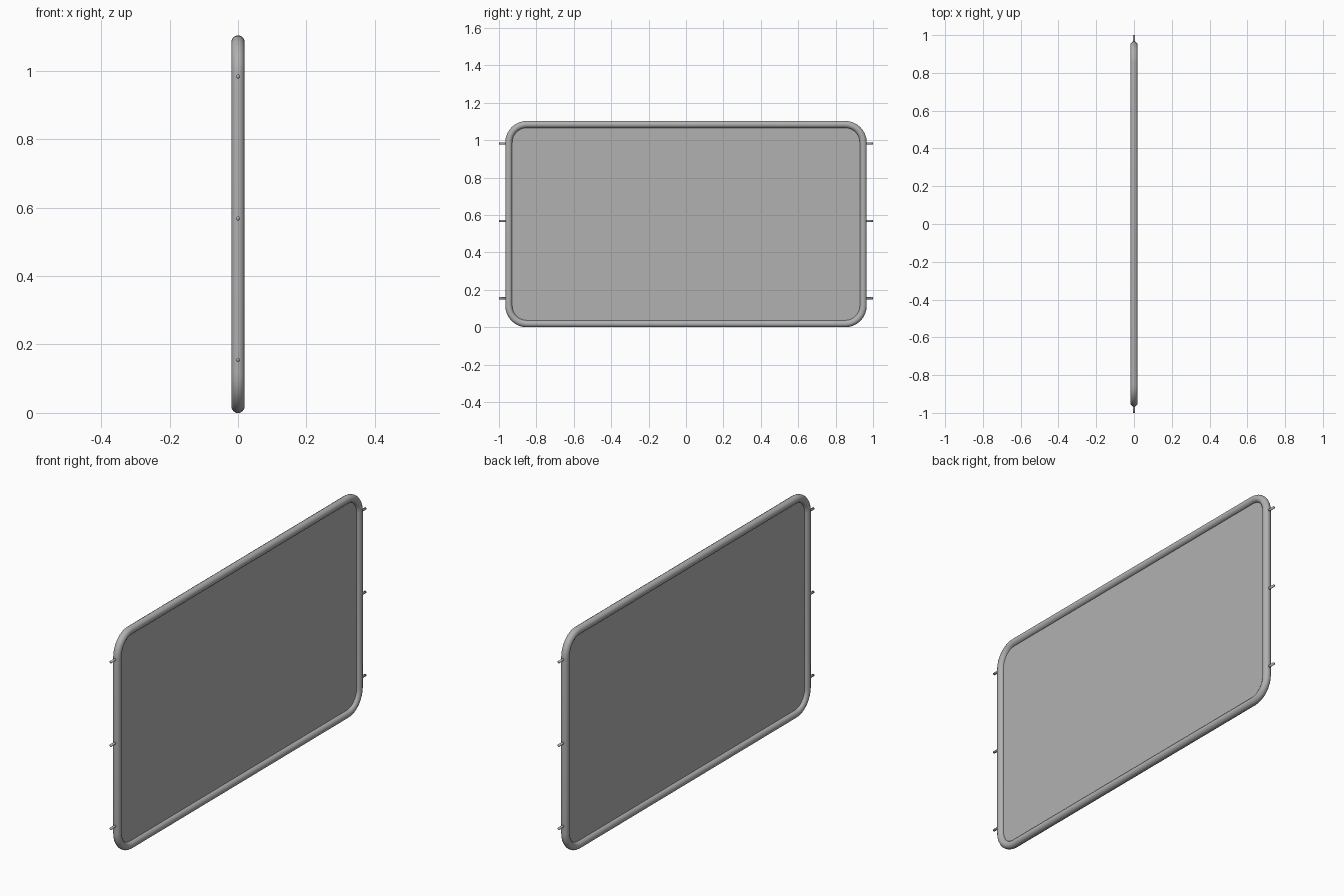
import bpy, bmesh, math

if "Cube" in bpy.data.objects:
    bpy.data.objects.remove(bpy.data.objects["Cube"])

TUBE_R = 0.0185
HALF_W, TOP, CORNER = 0.966, 1.103, 0.115
STEPS = 8

grey = bpy.data.materials.new("dark_grey")
grey.diffuse_color = (0.44, 0.44, 0.44, 1)
grey.use_nodes = True
grey.node_tree.nodes["Principled BSDF"].inputs["Base Color"].default_value = grey.diffuse_color


def rounded_outline(inset):
    """Closed rounded rectangle in the YZ plane: (y, z, outward angle)."""
    hw, r = HALF_W - inset, CORNER - inset
    cy, cz0, cz1 = hw - r, inset + r, TOP - inset - r
    pts = []
    for i, (y, z) in enumerate([(cy, cz1), (-cy, cz1), (-cy, cz0), (cy, cz0)]):
        for s in range(STEPS + 1):
            a = math.pi / 2 * (i + s / STEPS)
            pts.append((y + r * math.cos(a), z + r * math.sin(a), a))
    return pts


def link_mesh(name, bm):
    mesh = bpy.data.meshes.new(name)
    bm.to_mesh(mesh)
    bm.free()
    mesh.materials.append(grey)
    obj = bpy.data.objects.new(name, mesh)
    bpy.context.collection.objects.link(obj)
    return obj


outline = rounded_outline(TUBE_R)

# Tubular frame: a round section swept around the outline
bm = bmesh.new()
sides = 12
rings = []
for y, z, a in outline:
    ring = []
    for k in range(sides):
        t = 2 * math.pi * (k + 0.5) / sides
        r = TUBE_R / math.cos(math.pi / sides)
        d = r * math.cos(t)
        ring.append(bm.verts.new((r * math.sin(t), y + d * math.cos(a), z + d * math.sin(a))))
    rings.append(ring)
for p, q in zip(rings, rings[1:] + rings[:1]):
    for k in range(sides):
        m = (k + 1) % sides
        bm.faces.new((p[k], q[k], q[m], p[m]))
bmesh.ops.recalc_face_normals(bm, faces=bm.faces)
for f in bm.faces:
    f.smooth = True
link_mesh("tube_frame", bm)

# Thin panel filling the frame
bm = bmesh.new()
bm.faces.new([bm.verts.new((0, y, z)) for y, z, _ in outline])
panel = link_mesh("panel", bm)
solid = panel.modifiers.new("thickness", 'SOLIDIFY')
solid.thickness, solid.offset = 0.004, 0

# Mounting pins, three on each side
for side, label in ((1, "right"), (-1, "left")):
    for i, z in enumerate((0.155, 0.568, 0.983)):
        bpy.ops.mesh.primitive_cylinder_add(
            vertices=12, radius=0.006, depth=0.05,
            location=(0, side * 0.975, z), rotation=(math.pi / 2, 0, 0))
        pin = bpy.context.object
        pin.name = f"pin_{label}_{i + 1}"
        pin.data.materials.append(grey)
        bpy.ops.object.shade_smooth()
